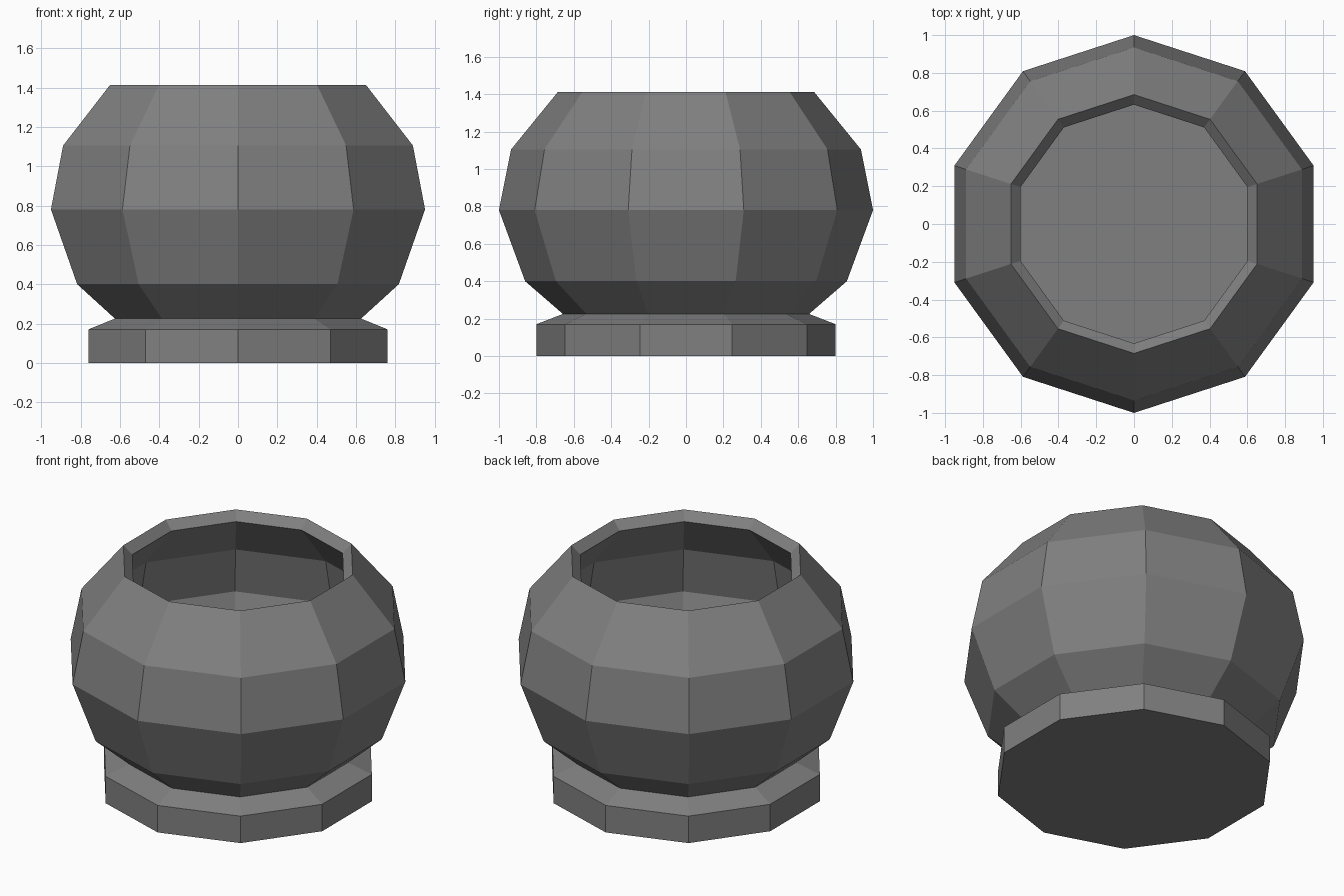
import bpy, bmesh, math

if "Cube" in bpy.data.objects:
    bpy.data.objects.remove(bpy.data.objects["Cube"])

SIDES = 10

def lathe(name, profile):
    """Revolve (radius, z) points into a faceted solid, capping both ends."""
    bm = bmesh.new()
    rings = []
    for r, z in profile:
        ring = []
        for k in range(SIDES):
            a = math.pi / 2 + 2 * math.pi * k / SIDES
            ring.append(bm.verts.new((r * math.cos(a), r * math.sin(a), z)))
        rings.append(ring)
    for lo, hi in zip(rings, rings[1:]):
        for i in range(SIDES):
            j = (i + 1) % SIDES
            bm.faces.new((lo[i], lo[j], hi[j], hi[i]))
    bm.faces.new(rings[0][::-1])
    bm.faces.new(rings[-1])
    bmesh.ops.recalc_face_normals(bm, faces=bm.faces)
    mesh = bpy.data.meshes.new(name)
    bm.to_mesh(mesh)
    bm.free()
    obj = bpy.data.objects.new(name, mesh)
    bpy.context.collection.objects.link(obj)
    return obj

# Foot, neck, round belly, bevelled rim and hollow interior in one profile
pot = lathe("round_pot", [
    (0.80, 0.0), (0.80, 0.17),                               # foot
    (0.658, 0.225),                                          # neck
    (0.86, 0.40), (1.0, 0.78), (0.935, 1.105),               # belly
    (0.685, 1.412), (0.632, 1.36),                           # rim
    (0.873, 1.072), (0.936, 0.778), (0.804, 0.435),          # inner wall
    (0.635, 0.29),                                           # floor
])

# Dark grey surface
grey = bpy.data.materials.new("dark_grey")
grey.diffuse_color = (0.216, 0.216, 0.216, 1.0)
grey.use_nodes = True
grey.node_tree.nodes["Principled BSDF"].inputs["Base Color"].default_value = grey.diffuse_color
pot.data.materials.append(grey)
